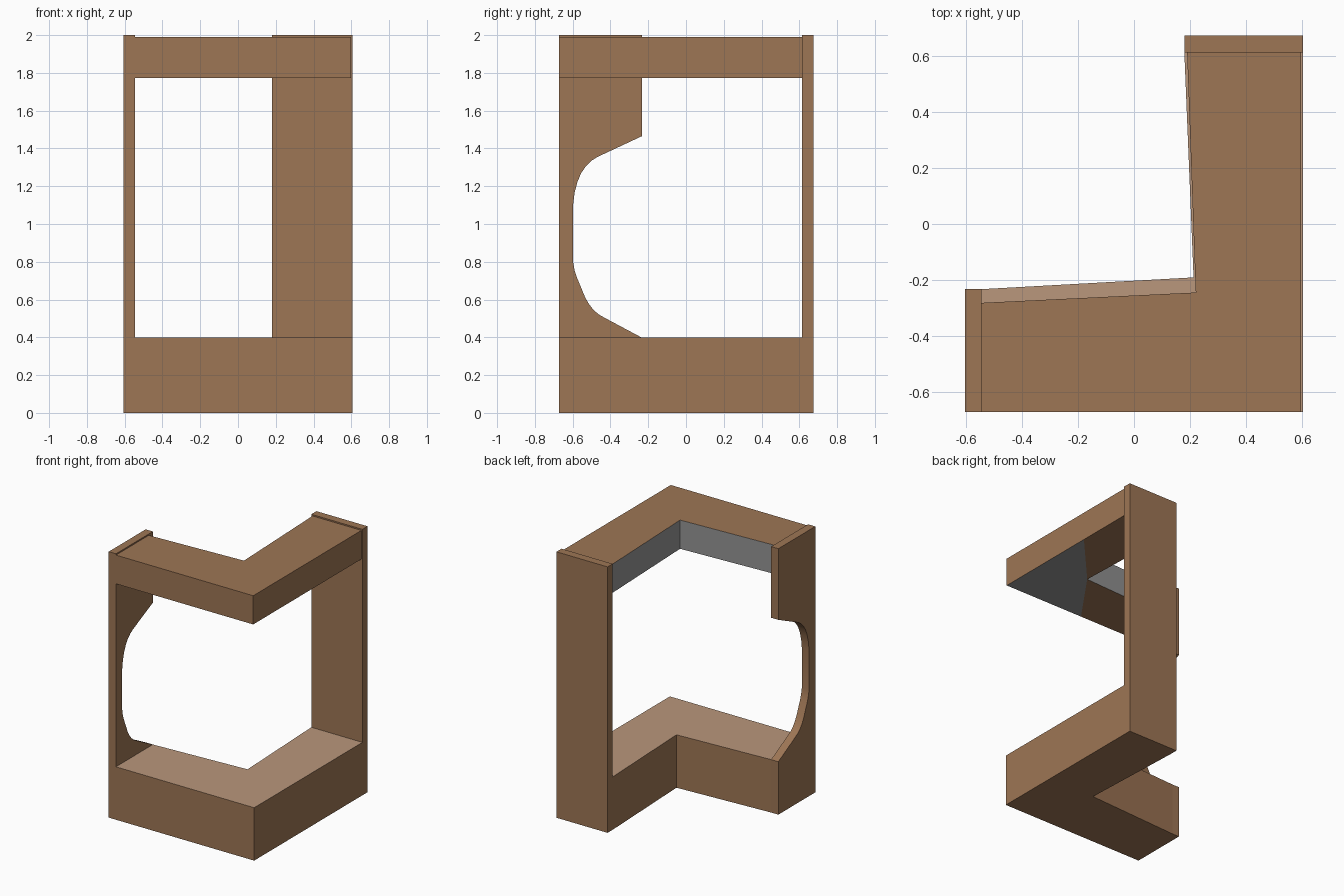
import bpy, bmesh
from mathutils import Vector

if "Cube" in bpy.data.objects:
    bpy.data.objects.remove(bpy.data.objects["Cube"])


def material(name, rgb):
    m = bpy.data.materials.new(name)
    m.diffuse_color = (*rgb, 1)
    m.use_nodes = True
    m.node_tree.nodes["Principled BSDF"].inputs["Base Color"].default_value = m.diffuse_color
    return m


wood = material("wood", (0.34, 0.18, 0.09))
light_wood = material("light_wood", (0.49, 0.31, 0.20))
grey = material("bare_grey", (0.30, 0.30, 0.30))


def prism(name, points, offset, mats, face_mats=None, splits=()):
    """Extrude a polygon; face_mats maps side index, 'start' or 'end' to a material.
    splits lists sub-polygons (extra points allowed) replacing the start cap."""
    bm = bmesh.new()
    face_mats = face_mats or {}
    offset = Vector(offset)
    start = [bm.verts.new(p) for p in points]
    end = [bm.verts.new(Vector(p) + offset) for p in points]
    n = len(points)
    for i in range(n):
        j = (i + 1) % n
        f = bm.faces.new((start[i], start[j], end[j], end[i]))
        f.material_index = face_mats.get(i, 0)
    bm.faces.new(end).material_index = face_mats.get("end", 0)
    for ring, mat in splits or [(range(n), 0)]:
        bm.faces.new([start[i] for i in ring]).material_index = mat
    bmesh.ops.recalc_face_normals(bm, faces=bm.faces[:])
    mesh = bpy.data.meshes.new(name)
    bm.to_mesh(mesh)
    bm.free()
    for m in mats:
        mesh.materials.append(m)
    obj = bpy.data.objects.new(name, mesh)
    bpy.context.collection.objects.link(obj)
    return obj


X0, X1 = -0.605, 0.605      # outer width
Y0, Y1 = -0.672, 0.675      # outer depth
XL, YB = -0.545, 0.614      # inner faces of the two end panels

# L-shaped base with a lighter upper surface
base = [(XL, Y0), (X1, Y0), (X1, YB), (0.18, YB), (0.213, -0.191), (XL, -0.233)]
prism("base", [(x, y, 0) for x, y in base], (0, 0, 0.398),
      (wood, light_wood), {"end": 1})

# L-shaped top: grey inner edges and grey corner piece underneath
XR = 0.597
top = [(XL, Y0), (-0.08, Y0), (XR, Y0), (XR, 0.167), (XR, YB),
       (0.19, YB), (0.221, -0.245), (XL, -0.282)]
prism("top", [(x, y, 1.774) for x, y in top], (0, 0, 0.216),
      (wood, grey), {5: 1, 6: 1},
      splits=[((0, 1, 6, 7), 0), ((1, 2, 3, 6), 1), ((3, 4, 5, 6), 0)])

# Back end panel
prism("back_panel", [(0.18, YB, 0), (X1, YB, 0), (X1, Y1, 0), (0.18, Y1, 0)],
      (0, 0, 2), (wood,))

# Left end panel with the scooped edge
scoop = [(-0.233, 1.465), (-0.471, 1.354), (-0.502, 1.334), (-0.531, 1.305),
         (-0.556, 1.268), (-0.575, 1.222), (-0.590, 1.165), (-0.598, 1.10),
         (-0.598, 0.80), (-0.590, 0.755), (-0.578, 0.718), (-0.534, 0.612),
         (-0.515, 0.578), (-0.490, 0.545), (-0.460, 0.520), (-0.430, 0.503),
         (-0.233, 0.398)]
profile = [(Y0, 0), (Y0, 2), (-0.233, 2)] + scoop + [(-0.233, 0)]
panel = prism("left_panel", [(X0, y, z) for y, z in profile],
              (XL - X0, 0, 0), (wood,))
bpy.context.view_layer.objects.active = panel
panel.select_set(True)
bpy.ops.object.shade_smooth_by_angle(angle=0.4)
